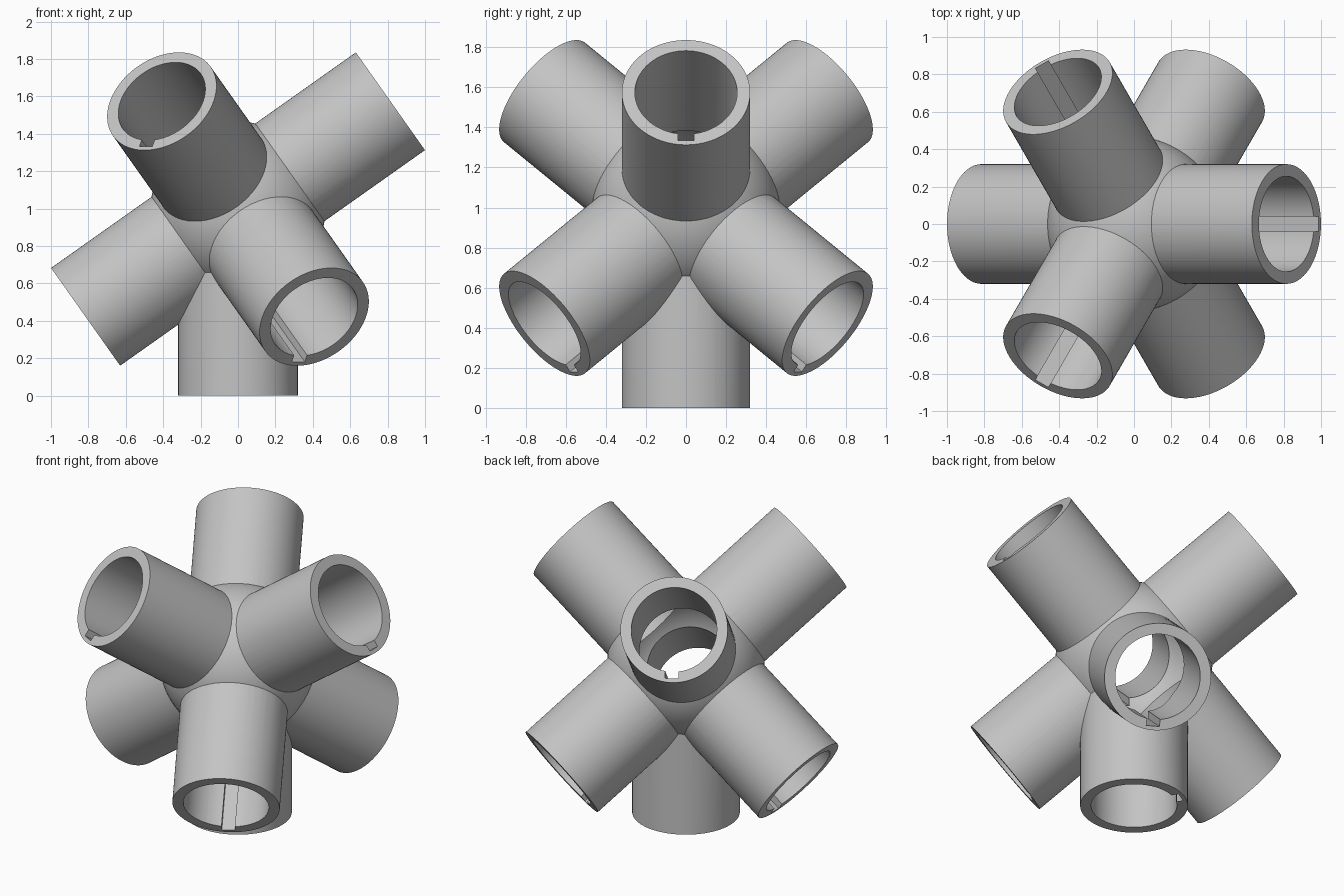
import bpy, bmesh, math
from mathutils import Matrix, Vector

if "Cube" in bpy.data.objects:
    bpy.data.objects.remove(bpy.data.objects["Cube"], do_unlink=True)

LENGTH, OUTER, BORE = 0.998, 0.32, 0.255
BALL, CAVITY = 0.467, 0.40
SLOT_WIDTH, SLOT_REACH = 0.08, 0.295
CENTRE = Matrix.Translation((0, 0, LENGTH))

grey = bpy.data.materials.new("light_grey")
grey.use_nodes = True
colour = (0.55, 0.55, 0.55, 1)
grey.diffuse_color = colour
grey.node_tree.nodes["Principled BSDF"].inputs["Base Color"].default_value = colour


def make(name, bm):
    mesh = bpy.data.meshes.new(name)
    bm.to_mesh(mesh)
    bm.free()
    mesh.materials.append(grey)
    ob = bpy.data.objects.new(name, mesh)
    bpy.context.collection.objects.link(ob)
    return ob


def ball(name, radius):
    bm = bmesh.new()
    bmesh.ops.create_uvsphere(bm, u_segments=80, v_segments=40, radius=radius,
                              matrix=CENTRE @ Matrix.Rotation(0.2, 4, "Z"))
    return make(name, bm)


def rod(name, frame, radius, start, end):
    bm = bmesh.new()
    bmesh.ops.create_cone(bm, cap_ends=True, segments=96, radius1=radius, radius2=radius,
                          depth=end - start,
                          matrix=frame @ Matrix.Translation((0, 0, (start + end) / 2)))
    return make(name, bm)


def slot(name, frame):
    inner, start, end = 0.2, 0.2, 1.1
    place = Matrix.Translation((0, (inner + SLOT_REACH) / 2, (start + end) / 2))
    size = Matrix.Diagonal((SLOT_WIDTH, SLOT_REACH - inner, end - start, 1))
    bm = bmesh.new()
    bmesh.ops.create_cube(bm, size=1, matrix=frame @ place @ size)
    return make(name, bm)


def combine(target, tool, operation):
    tool.hide_render = True
    mod = target.modifiers.new(tool.name, "BOOLEAN")
    mod.operation = operation
    mod.solver = "EXACT"
    mod.object = tool
    bpy.context.view_layer.objects.active = target
    bpy.ops.object.modifier_apply(modifier=mod.name)
    bpy.data.objects.remove(tool, do_unlink=True)


def socket_frame(axis, low):
    # local z runs along the socket, local y points at its key slot
    side = low.cross(axis)
    return CENTRE @ Matrix((side, low, axis)).transposed().to_4x4()


# six sockets on three perpendicular axes, alternately raised and lowered
frames = []
tilt = math.atan(math.sqrt(0.5))
for i in range(6):
    turn = i * math.pi / 3
    rise = tilt if i % 2 == 0 else -tilt
    flat = Vector((math.cos(turn), math.sin(turn), 0))
    up = Vector((0, 0, 1))
    axis = flat * math.cos(rise) + up * math.sin(rise)
    low = flat * math.sin(rise) - up * math.cos(rise)
    frames.append(socket_frame(axis, low))

# the standing socket
key_turn = math.radians(120)
frames.append(socket_frame(Vector((0, 0, -1)),
                           Vector((math.cos(key_turn), math.sin(key_turn), 0))))

# solid ball and tubes, then cavity, bores and key slots
hub = ball("socket_hub", BALL)
for frame in frames:
    combine(hub, rod("tube", frame, OUTER, 0.33, LENGTH), "UNION")
combine(hub, ball("cavity", CAVITY), "DIFFERENCE")
for frame in frames:
    combine(hub, rod("bore", frame, BORE, 0.27, 1.1), "DIFFERENCE")
for frame in frames:
    combine(hub, slot("key_slot", frame), "DIFFERENCE")

bpy.ops.object.select_all(action="DESELECT")
hub.select_set(True)
bpy.context.view_layer.objects.active = hub
bpy.ops.object.shade_smooth_by_angle(angle=math.radians(30))
